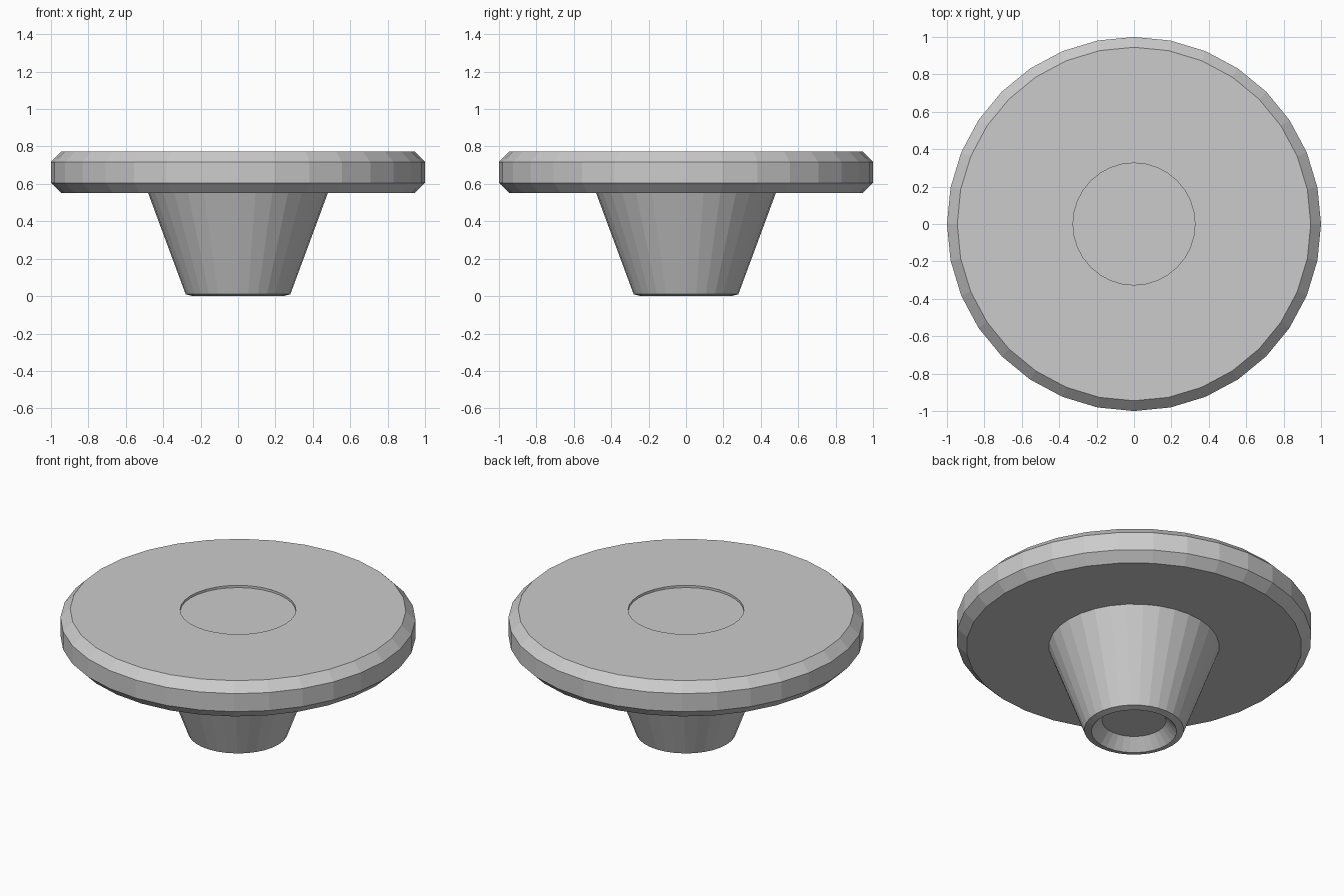
import bpy
import bmesh
from math import cos, sin, tau

SIDES = 32

cube = bpy.data.objects.get("Cube")
if cube:
    bpy.data.objects.remove(cube, do_unlink=True)

# One plain grey for everything
grey = bpy.data.materials.new("plain grey")
grey.use_nodes = True
grey.diffuse_color = (0.6, 0.6, 0.6, 1)
grey.node_tree.nodes["Principled BSDF"].inputs["Base Color"].default_value = grey.diffuse_color


def turned(name, profile):
    """Turn a (radius, height) profile, listed from bottom to top outside, into a closed solid."""
    bm = bmesh.new()
    rings = [[bm.verts.new((r * cos(tau * i / SIDES), r * sin(tau * i / SIDES), z))
              for i in range(SIDES)] for r, z in profile]
    for low, high in zip(rings, rings[1:]):
        for i in range(SIDES):
            j = (i + 1) % SIDES
            bm.faces.new((low[i], low[j], high[j], high[i]))
    bm.faces.new(rings[0][::-1])
    bm.faces.new(rings[-1])
    bmesh.ops.recalc_face_normals(bm, faces=bm.faces)
    mesh = bpy.data.meshes.new(name)
    bm.to_mesh(mesh)
    bm.free()
    mesh.materials.append(grey)
    obj = bpy.data.objects.new(name, mesh)
    bpy.context.collection.objects.link(obj)
    return obj


# Wide disc with chamfered rims and a shallow round recess on top
turned("disc", [(0.945, 0.55), (1, 0.605), (1, 0.717), (0.945, 0.772),
                (0.326, 0.772), (0.326, 0.758)])

# Tapered stem with a shallow cup in its foot
turned("stem", [(0.18, 0.07), (0.24, 0), (0.28, 0.01), (0.482, 0.555)])
